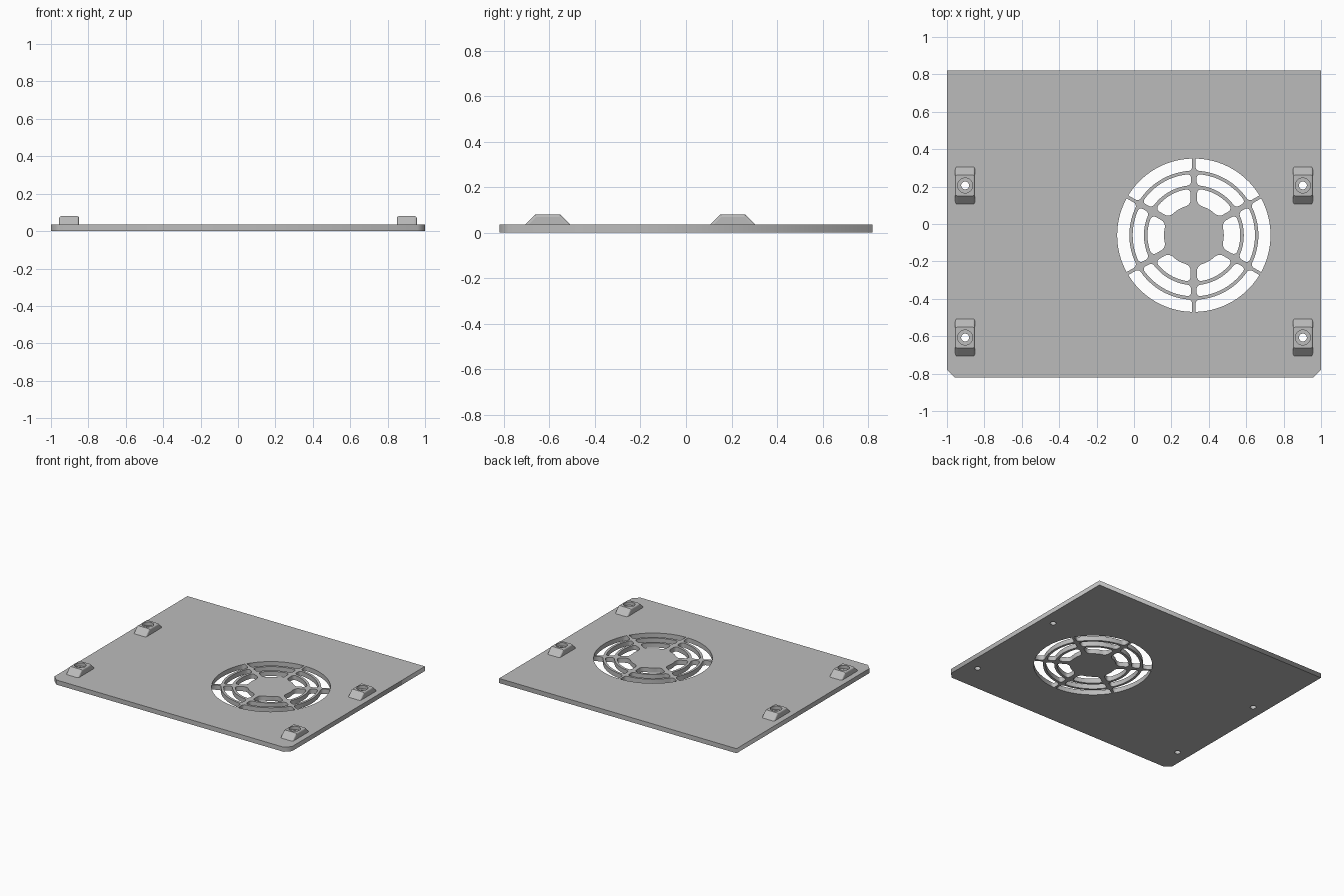
import bpy, bmesh
from math import asin, cos, sin, pi
from mathutils import Matrix

default = bpy.data.objects.get("Cube")
if default:
    bpy.data.objects.remove(default)

THICK = 0.035
BOSS_TOP = 0.08
BORE = 0.021
FAN = (0.32, -0.06)
BOSS_SPOTS = [(x, y) for x in (-0.903, 0.903) for y in (-0.607, 0.206)]

grey = bpy.data.materials.new("plain grey")
grey.use_nodes = True
colour = (0.5, 0.5, 0.5, 1)
grey.diffuse_color = colour
grey.node_tree.nodes["Principled BSDF"].inputs["Base Color"].default_value = colour


def add_object(name, data):
    ob = bpy.data.objects.new(name, data)
    bpy.context.collection.objects.link(ob)
    return ob


def baked_mesh(ob, name):
    """Evaluate an object to a plain mesh and remove the source."""
    graph = bpy.context.evaluated_depsgraph_get()
    mesh = bpy.data.meshes.new_from_object(ob.evaluated_get(graph), depsgraph=graph)
    mesh.name = name
    mesh.materials.clear()
    mesh.materials.append(grey)
    bpy.data.objects.remove(ob)
    return mesh


def circle(x, y, r, n=32):
    return [(x + r * cos(2 * pi * i / n), y + r * sin(2 * pi * i / n)) for i in range(n)]


def slot(mid, r_in, r_out, web, c_in, c_out):
    """Curved slot between two spokes, with rounded corners."""
    half = []
    steps = 6

    def edge(r, inset):
        return pi / 6 - asin((web + inset) / r)

    for i in range(steps + 1):          # inner corner
        a = i / steps * pi / 2
        r = r_in + c_in * (1 - cos(a))
        half.append((r, edge(r, c_in * (1 - sin(a)))))
    for i in range(steps + 1):          # outer corner
        a = i / steps * pi / 2
        r = r_out - c_out * (1 - sin(a))
        half.append((r, edge(r, c_out * (1 - cos(a)))))
        if c_out == 0:
            break
    arc = 14
    outer = [(r_out, half[-1][1] * (1 - 2 * i / arc)) for i in range(1, arc)]
    inner = [(r_in, half[0][1] * (2 * i / arc - 1)) for i in range(1, arc)]
    loop = half + outer + [(r, -t) for r, t in reversed(half)] + inner
    return [(FAN[0] + r * cos(mid + t), FAN[1] + r * sin(mid + t)) for r, t in loop]


# Plate outline with clipped front corners, fan slots and screw holes
w, d, clip = 1.0, 0.82, 0.042
loops = [[(-w + clip, -d), (w - clip, -d), (w, -d + clip), (w, d), (-w, d), (-w, -d + clip)]]
for k in range(6):
    mid = k * pi / 3
    loops.append(slot(mid, 0.345, 0.41, 0.009, 0.02, 0))
    loops.append(slot(mid, 0.267, 0.327, 0.015, 0.02, 0.02))
    loops.append(slot(mid, 0.16, 0.248, 0.017, 0.03, 0.025))
loops += [circle(x, y, BORE) for x, y in BOSS_SPOTS]

outline = bpy.data.curves.new("plate_outline", "CURVE")
outline.dimensions = "2D"
outline.fill_mode = "BOTH"
outline.extrude = THICK / 2
for loop in loops:
    spline = outline.splines.new("POLY")
    spline.points.add(len(loop) - 1)
    for p, (x, y) in zip(spline.points, loop):
        p.co = (x, y, 0, 1)
    spline.use_cyclic_u = True
plate = add_object("vent_plate", baked_mesh(add_object("plate_outline", outline), "vent_plate"))
plate.location.z = THICK / 2

# Screw boss: sloped block with softened edges
bm = bmesh.new()
base = THICK - 0.005
profile = [(-0.105, base), (0.105, base), (0.055, BOSS_TOP), (-0.055, BOSS_TOP)]
face = bm.faces.new([bm.verts.new((-0.053, y, z)) for y, z in profile])
ext = bmesh.ops.extrude_face_region(bm, geom=[face])
bmesh.ops.translate(bm, vec=(0.106, 0, 0),
                    verts=[g for g in ext["geom"] if isinstance(g, bmesh.types.BMVert)])
bmesh.ops.recalc_face_normals(bm, faces=bm.faces)
soft = [e for e in bm.edges
        if abs(e.verts[0].co.x - e.verts[1].co.x) < 0.01
        and max(v.co.z for v in e.verts) > BOSS_TOP - 0.001]
bmesh.ops.bevel(bm, geom=soft, offset=0.011, segments=3, profile=0.5, affect="EDGES")
block = bpy.data.meshes.new("boss_block")
bm.to_mesh(block)
bm.free()
boss = add_object("boss_block", block)

# Through bore and wider screw head recess
cutters = []
for name, radius, low in (("bore_cutter", BORE, -0.1), ("recess_cutter", 0.04, 0.055)):
    bm = bmesh.new()
    bmesh.ops.create_cone(bm, cap_ends=True, segments=32, radius1=radius, radius2=radius,
                          depth=0.2, matrix=Matrix.Translation((0, 0, low + 0.1)))
    mesh = bpy.data.meshes.new(name)
    bm.to_mesh(mesh)
    bm.free()
    cutter = add_object(name, mesh)
    cutter.hide_render = True
    cutters.append(cutter)
    mod = boss.modifiers.new(name, "BOOLEAN")
    mod.operation = "DIFFERENCE"
    mod.solver = "EXACT"
    mod.object = cutter
boss_mesh = baked_mesh(boss, "screw_boss")
for cutter in cutters:
    bpy.data.objects.remove(cutter)

for x, y in BOSS_SPOTS:
    side = "left" if x > 0 else "right"
    end = "front" if y < 0 else "rear"
    add_object(f"screw_boss_{end}_{side}", boss_mesh).location = (x, y, 0)
